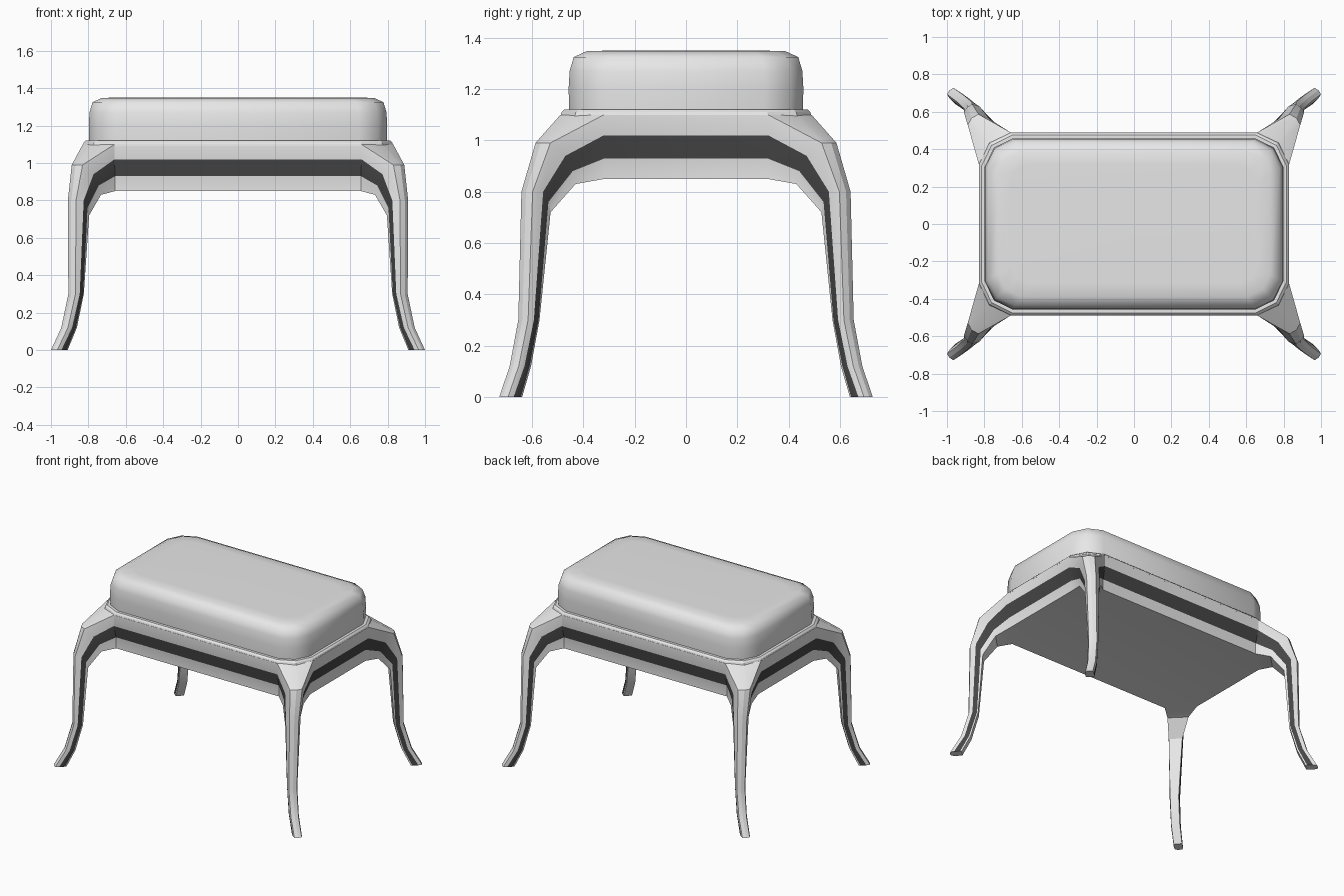
import bpy
import bmesh
from math import sqrt

default = bpy.data.objects.get("Cube")
if default:
    bpy.data.objects.remove(default, do_unlink=True)


def make_material(name, value):
    mat = bpy.data.materials.new(name)
    mat.use_nodes = True
    colour = (value, value, value, 1)
    mat.diffuse_color = colour
    mat.node_tree.nodes["Principled BSDF"].inputs["Base Color"].default_value = colour
    return mat


light_grey = make_material("light_grey", 0.8)
dark_grey = make_material("dark_grey", 0.06)


def finish(name, bm, materials, angle):
    bmesh.ops.recalc_face_normals(bm, faces=bm.faces)
    mesh = bpy.data.meshes.new(name)
    bm.to_mesh(mesh)
    bm.free()
    for mat in materials:
        mesh.materials.append(mat)
    obj = bpy.data.objects.new(name, mesh)
    bpy.context.collection.objects.link(obj)
    bpy.ops.object.select_all(action='DESELECT')
    obj.select_set(True)
    bpy.context.view_layer.objects.active = obj
    bpy.ops.object.shade_smooth_by_angle(angle=angle)
    return obj


# Frame: apron and four curved legs in one shell.
# Each leg station: centre, bulge of the outer ridge, then
# (setback, half width, height) for outer edge, step top, step bottom, inner edge.
stations = [
    ((0.745, 0.405), 0.034, (0, 0.12, 1.1), (0, 0.12, 1.02), (0.018, 0.106, 0.93), (0.018, 0.106, 0.85)),
    ((0.86, 0.558), 0.012, (0, 0.041, 0.99), (0.06, 0.064, 0.94), (0.098, 0.066, 0.88), (0.11, 0.07, 0.83)),
    ((0.888, 0.62), 0.006, (0, 0.031, 0.8), (0.039, 0.05, 0.8), (0.071, 0.047, 0.76), (0.085, 0.045, 0.72)),
    ((0.888, 0.635), 0.005, (0, 0.027, 0.3), (0.025, 0.034, 0.3), (0.055, 0.03, 0.3), (0.062, 0.028, 0.3)),
    ((0.927, 0.67), 0.005, (0, 0.025, 0.12), (0.025, 0.032, 0.12), (0.055, 0.03, 0.12), (0.065, 0.028, 0.12)),
    ((0.983, 0.711), 0.005, (0, 0.024, 0), (0.025, 0.03, 0), (0.065, 0.03, 0), (0.075, 0.027, 0)),
]
DARK_STRIPS = (1, 6)


def ring_points(station):
    (cx, cy), bulge, *levels = station
    k = 1 / sqrt(2)

    def place(back, side, z):
        return (cx - k * (back + side), cy - k * (back - side), z)

    front = [place(*p) for p in reversed(levels)]
    ridge = place(-bulge, 0, levels[0][2])
    side = [place(b, -h, z) for b, h, z in levels]
    return front + [ridge] + side


bm = bmesh.new()
corners = {}
for sx in (1, -1):
    for sy in (1, -1):
        rings = [[bm.verts.new((x * sx, y * sy, z)) for x, y, z in ring_points(s)]
                 for s in stations]
        corners[sx, sy] = rings[0]
        for upper, lower in zip(rings, rings[1:]):
            for i in range(len(upper)):
                j = (i + 1) % len(upper)
                face = bm.faces.new((upper[i], upper[j], lower[j], lower[i]))
                face.material_index = 1 if i in DARK_STRIPS else 0
        bm.faces.new(rings[-1])


def apron(ring_a, ring_b, columns):
    for i in columns:
        face = bm.faces.new((ring_a[i], ring_a[i + 1], ring_b[i + 1], ring_b[i]))
        face.material_index = 1 if i in DARK_STRIPS else 0


for s in (1, -1):
    apron(corners[1, s], corners[-1, s], range(0, 3))
    apron(corners[s, 1], corners[s, -1], range(5, 8))

# Top and underside of the apron
top, bottom = [], []
for key, step in (((1, 1), 1), ((1, -1), -1), ((-1, -1), 1), ((-1, 1), -1)):
    ring = corners[key]
    top += ring[3:6][::step]
    bottom += [ring[0], ring[-1]][::step]
bm.faces.new(top)
bm.faces.new(bottom)
finish("frame_and_legs", bm, [light_grey, dark_grey], 0.35)


# Stacked cut-corner outlines, used for the rim and the cushion
def outline(hx, hy, cut):
    m = 0.33 * cut
    corner = [(hx - cut, hy), (hx - m, hy - m), (hx, hy - cut)]
    points = []
    for sx, sy, step in ((1, 1, 1), (1, -1, -1), (-1, -1, 1), (-1, 1, -1)):
        points += [(x * sx, y * sy) for x, y in corner[::step]]
    return points


def stack(name, hx, hy, cut, layers, angle):
    bm = bmesh.new()
    rings = [[bm.verts.new((x, y, z)) for x, y in outline(hx - inset, hy - inset, cut - inset * 0.4)]
             for inset, z in layers]
    for lower, upper in zip(rings, rings[1:]):
        for i in range(len(lower)):
            j = (i + 1) % len(lower)
            bm.faces.new((lower[i], lower[j], upper[j], upper[i]))
    bm.faces.new(rings[0])
    bm.faces.new(rings[-1])
    return finish(name, bm, [light_grey], angle)


# Rim around the seat
stack("seat_rim", 0.83, 0.49, 0.17, [(0, 1.095), (0.005, 1.11), (0.015, 1.12)], 0.35)

# Padded cushion
stack("cushion", 0.798, 0.458, 0.15,
      [(0.003, 1.11), (0, 1.2), (0.004, 1.27), (0.02, 1.325), (0.07, 1.348), (0.14, 1.35)], 1.3)
